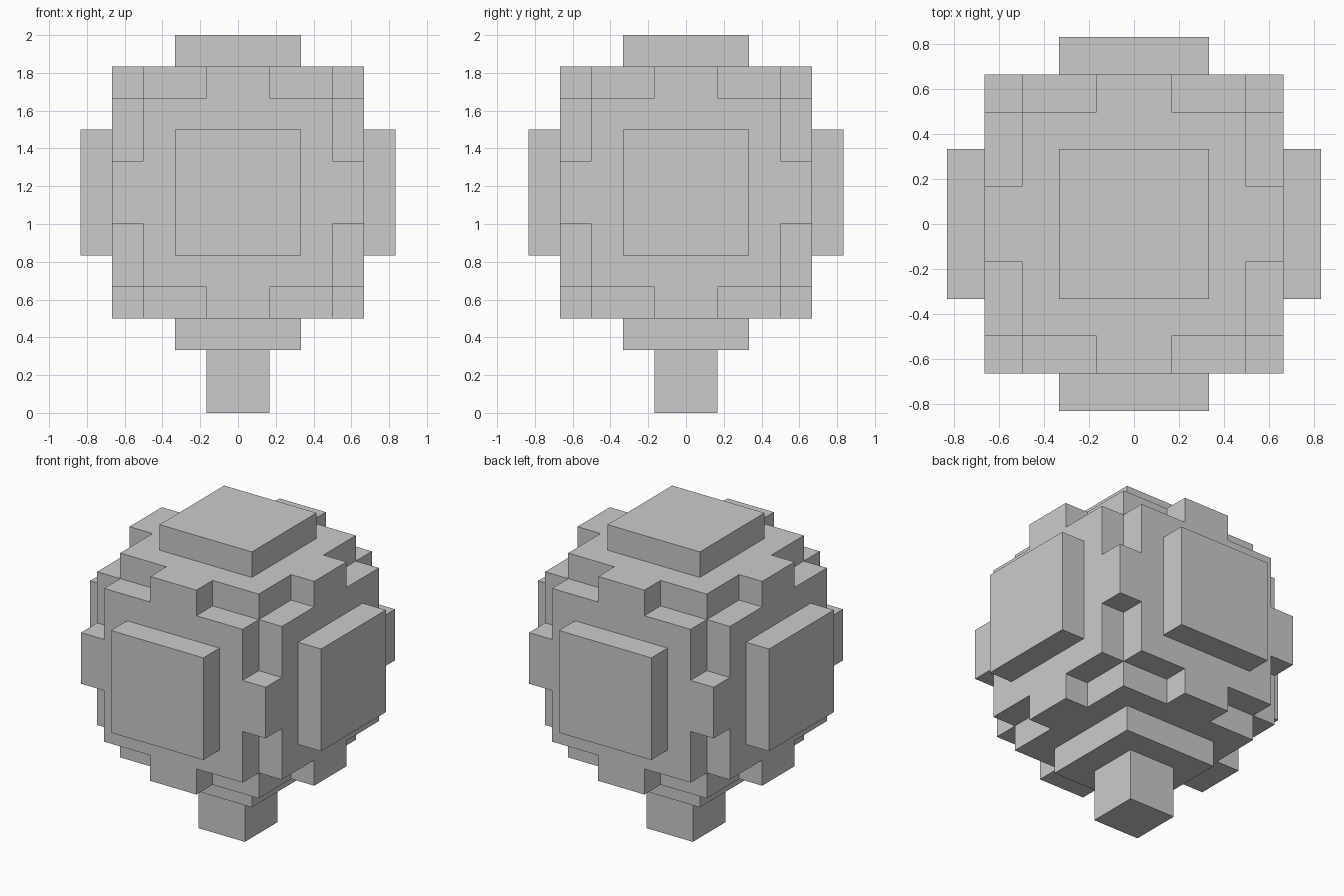
import bpy, bmesh
from itertools import product
from mathutils import Vector

if "Cube" in bpy.data.objects:
    bpy.data.objects.remove(bpy.data.objects["Cube"])

U = 1 / 6                      # one block unit
CENTRE = Vector((0, 0, 7 * U)) # middle of the foliage


def finish(bm, name):
    bmesh.ops.recalc_face_normals(bm, faces=bm.faces)
    mesh = bpy.data.meshes.new(name)
    bm.to_mesh(mesh)
    bm.free()
    obj = bpy.data.objects.new(name, mesh)
    bpy.context.collection.objects.link(obj)
    return obj


# Half sizes of the concentric boxes whose union is the foliage:
# raised plates, body slabs, and bars that fill the middle of each edge
BOXES = [(5, 2, 2), (2, 5, 2), (2, 2, 5),
         (4, 3, 3), (3, 4, 3), (3, 3, 4),
         (4, 4, 1), (4, 1, 4), (1, 4, 4)]
CUTS = [-5, -4, -3, -2, -1, 1, 2, 3, 4, 5]


def solid(cell):
    if not all(0 <= i < len(CUTS) - 1 for i in cell):
        return False
    mid = [abs(CUTS[i] + CUTS[i + 1]) / 2 for i in cell]
    return any(all(m < h for m, h in zip(mid, box)) for box in BOXES)


# Foliage: outer skin of the joined boxes
bm = bmesh.new()
for cell in product(range(len(CUTS) - 1), repeat=3):
    if not solid(cell):
        continue
    for axis, side in product(range(3), (0, 1)):
        near = list(cell)
        near[axis] += 2 * side - 1
        if solid(near):
            continue
        a, b = (axis + 1) % 3, (axis + 2) % 3
        corners = []
        for da, db in ((0, 0), (1, 0), (1, 1), (0, 1)):
            k = list(cell)
            k[axis] += side
            k[a] += da
            k[b] += db
            corners.append(bm.verts.new(Vector([CUTS[i] for i in k]) * U + CENTRE))
        bm.faces.new(corners if side else corners[::-1])
bmesh.ops.remove_doubles(bm, verts=bm.verts, dist=0.001)
bmesh.ops.dissolve_limit(bm, angle_limit=0.01, verts=bm.verts, edges=bm.edges)
finish(bm, "foliage")

# Trunk: square post, open where it meets the foliage
bm = bmesh.new()
bmesh.ops.create_cube(bm, size=2 * U)
bmesh.ops.translate(bm, verts=bm.verts, vec=(0, 0, U))
top = [f for f in bm.faces if f.normal.z > 0.9]
bmesh.ops.delete(bm, geom=top, context='FACES_ONLY')
finish(bm, "trunk")
